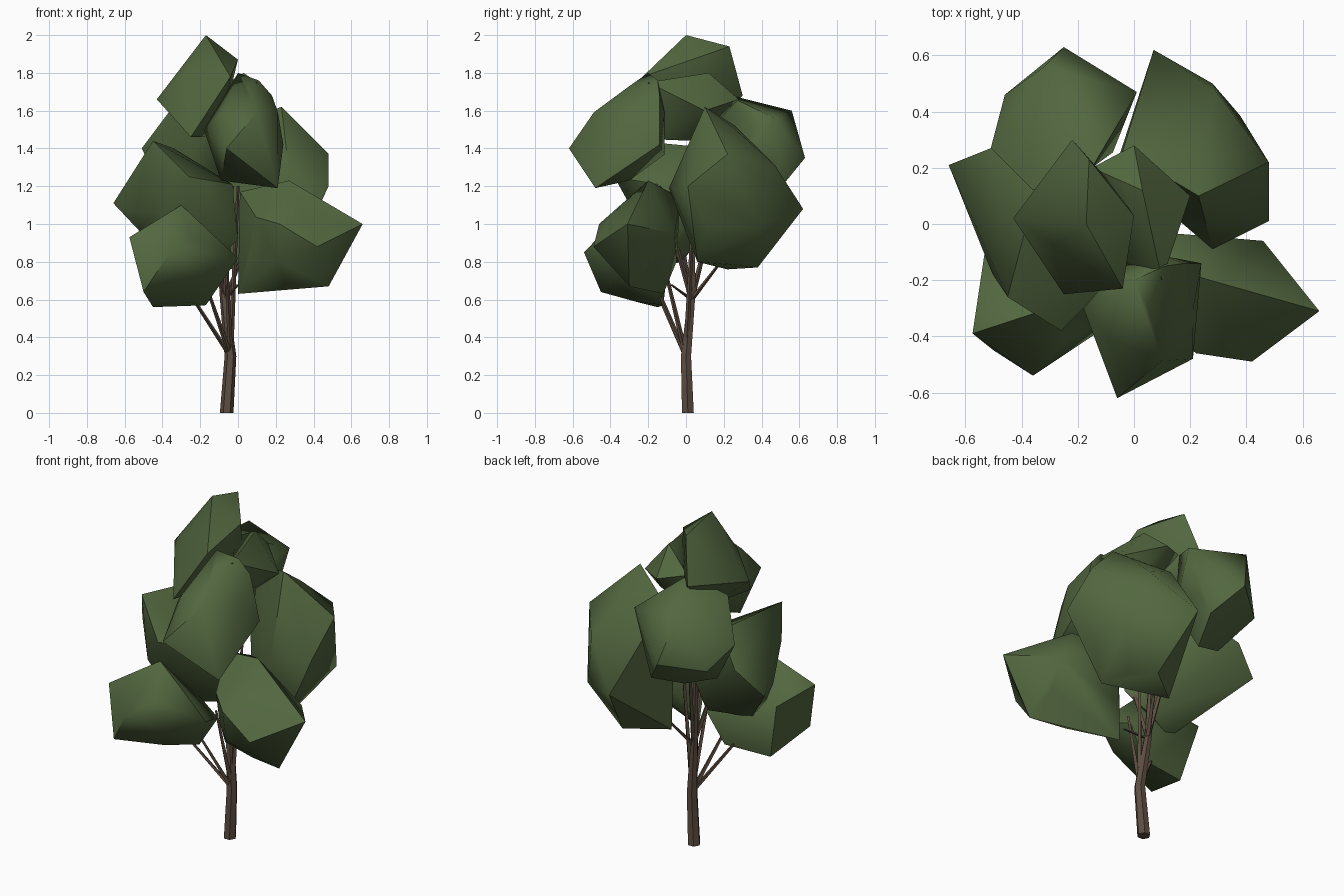
import bpy, bmesh, math
from mathutils import Vector, Matrix

if "Cube" in bpy.data.objects:
    bpy.data.objects.remove(bpy.data.objects["Cube"])


def material(name, rgb):
    m = bpy.data.materials.new(name)
    m.diffuse_color = (*rgb, 1)
    m.use_nodes = True
    m.node_tree.nodes["Principled BSDF"].inputs["Base Color"].default_value = m.diffuse_color
    return m


LEAF = material("leaf_green", (0.085, 0.135, 0.05))
BARK = material("bark_brown", (0.11, 0.075, 0.053))


def finish(bm, name, mat, angle):
    bmesh.ops.recalc_face_normals(bm, faces=bm.faces)
    me = bpy.data.meshes.new(name)
    bm.to_mesh(me)
    bm.free()
    me.materials.append(mat)
    ob = bpy.data.objects.new(name, me)
    bpy.context.collection.objects.link(ob)
    bpy.ops.object.select_all(action='DESELECT')
    ob.select_set(True)
    bpy.context.view_layer.objects.active = ob
    bpy.ops.object.shade_smooth_by_angle(angle=math.radians(angle))


def clump(name, centre, radii, tips):
    """Faceted leaf mass: a coarse ball stretched out to a few corner tips."""
    bm = bmesh.new()
    bmesh.ops.create_icosphere(bm, subdivisions=1, radius=1,
                               matrix=Matrix.Translation(centre) @ Matrix.Diagonal((*radii, 1)))
    coords = [v.co.copy() for v in bm.verts] + [Vector(t) for t in tips]
    bm.clear()
    for c in coords:
        bm.verts.new(c)
    bmesh.ops.convex_hull(bm, input=bm.verts[:])
    bmesh.ops.delete(bm, geom=[v for v in bm.verts if not v.link_faces], context='VERTS')
    finish(bm, name, LEAF, 50)


def limb(name, path, radii, sides=5):
    """Tapered faceted limb with level rings along a path."""
    bm = bmesh.new()
    rings = []
    for (x, y, z), r in zip(path, radii):
        rings.append([bm.verts.new((x + r * math.cos(k * math.tau / sides),
                                    y + r * math.sin(k * math.tau / sides), z))
                      for k in range(sides)])
    for a, b in zip(rings, rings[1:]):
        for k in range(sides):
            j = (k + 1) % sides
            bm.faces.new((a[k], a[j], b[j], b[k]))
    bm.faces.new(rings[0])
    bm.faces.new(rings[-1])
    finish(bm, name, BARK, 20)


# Trunk and main leader
limb("trunk", [(-.06, .01, 0), (-.04, 0, .3), (-.075, .03, .62), (-.1, .04, 1.2)],
     [.036, .031, .022, .01], 6)

# Branches from the two forks
low, high = (-.04, 0, .3), (-.07, .03, .6)
ends = [(low, (-.3, -.18, .7)), (low, (-.17, -.16, .68)), (low, (.0, .045, 1.2)),
        (low, (-.06, -.12, .8)), (high, (.02, .2, .82)), (high, (-.15, .19, 1.25)),
        (high, (-.03, -.14, 1.2)), (high, (-.2, -.06, 1.1)), (high, (0, -.08, .68))]
for i, (a, b) in enumerate(ends):
    limb(f"branch_{i + 1}", [a, b], [.015, .008], 4)

# Leaf clumps
clump("leaves_low_right", (.27, -.25, .92), (.24, .18, .26),
      [(.66, -.31, 1), (.46, -.06, .95), (.42, -.49, .88), (.48, -.3, .67),
       (.01, -.12, 1.17), (0, -.12, .63), (.27, -.2, 1.23),
       (.22, -.46, 1), (.1, -.03, 1.14), (.06, -.05, .8)])
clump("leaves_low_left", (-.3, -.27, .82), (.2, .17, .23),
      [(-.575, -.39, .93), (-.36, -.54, .85), (-.5, -.45, .64), (-.45, -.15, .56),
       (0, -.3, .82), (-.3, -.3, 1.1), (-.17, -.12, .57), (-.53, -.09, .9),
       (-.06, -.1, .75)])
clump("leaves_mid_left", (-.36, -.05, 1.16), (.2, .24, .22),
      [(-.66, .21, 1.11), (-.45, -.26, 1.44), (-.51, .27, 1.25), (-.34, .16, 1.4),
       (-.26, -.38, 1.25), (-.03, -.15, 1.21), (-.53, 0, .98),
       (-.12, -.02, .8), (-.35, -.12, .78), (-.08, .14, 1.2), (0, -.08, .92)])
clump("leaves_front", (.05, -.3, 1.48), (.18, .22, .25),
      [(-.06, -.62, 1.4), (.21, -.48, 1.19), (.24, -.14, 1.42), (0, -.2, 1.8),
       (.11, -.15, 1.76), (-.18, -.3, 1.5), (-.09, -.38, 1.23), (.18, -.14, 1.68)])
clump("leaves_upper_core", (.02, .04, 1.58), (.1, .12, .14),
      [(0, .28, 1.66), (-.15, .2, 1.69), (.2, .1, 1.6), (.03, .12, 1.8),
       (.1, -.2, 1.75), (0, -.2, 1.45)])
clump("leaves_top", (-.18, .03, 1.68), (.15, .2, .22),
      [(-.17, 0, 2), (-.16, .23, 1.94), (0, .03, 1.87), (-.43, .02, 1.66),
       (-.22, .3, 1.68), (-.04, -.23, 1.78), (-.25, -.25, 1.46)])
clump("leaves_back_right", (.24, .25, 1.15), (.19, .26, .36),
      [(.07, .62, 1.08), (.28, .5, 1.2), (.48, .22, 1.37), (.48, .01, 1.2),
       (.28, -.09, 1.19), (.23, .1, 1.62), (-.04, .26, 1.52), (.15, .38, .77),
       (-.06, .22, .76), (.28, .06, .8), (-.06, .2, 1.2)])
clump("leaves_back_left", (-.22, .36, 1.4), (.2, .2, .22),
      [(-.25, .63, 1.35), (-.46, .46, 1.3), (-.51, .27, 1.4), (-.32, .56, 1.6),
       (.01, .47, 1.56), (-.15, .2, 1.69), (-.36, .12, 1.6), (-.12, .5, 1.19),
       (-.38, .25, 1.16), (-.2, .3, 1.1)])
